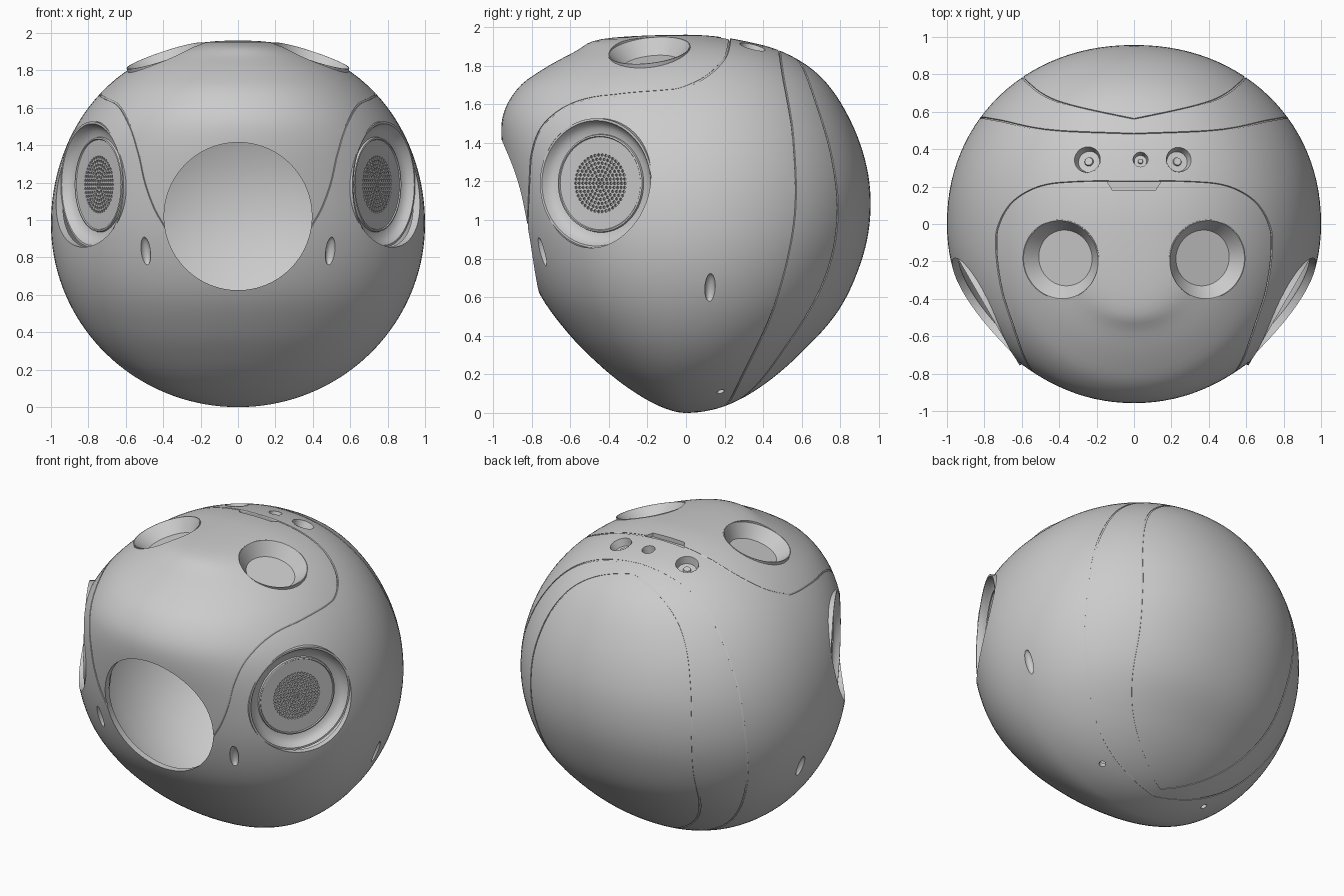
import bpy, bmesh, math
from mathutils import Vector, Matrix
from mathutils.bvhtree import BVHTree

if "Cube" in bpy.data.objects:
    bpy.data.objects.remove(bpy.data.objects["Cube"])

grey = bpy.data.materials.new("light_grey")
grey.use_nodes = True
grey.diffuse_color = (0.6, 0.6, 0.6, 1)
grey.node_tree.nodes["Principled BSDF"].inputs["Base Color"].default_value = (0.6, 0.6, 0.6, 1)


def make_object(name, bm, matrix=Matrix()):
    bmesh.ops.recalc_face_normals(bm, faces=bm.faces)
    mesh = bpy.data.meshes.new(name)
    bm.to_mesh(mesh)
    bm.free()
    mesh.materials.append(grey)
    ob = bpy.data.objects.new(name, mesh)
    ob.matrix_world = matrix
    bpy.context.collection.objects.link(ob)
    return ob


def activate(ob):
    bpy.ops.object.select_all(action='DESELECT')
    ob.select_set(True)
    bpy.context.view_layer.objects.active = ob


def finish(ob, angle=30):
    activate(ob)
    bpy.ops.object.shade_smooth_by_angle(angle=math.radians(angle))


def cut(ob, cutter):
    cutter.hide_render = True
    activate(ob)
    mod = ob.modifiers.new("cut", 'BOOLEAN')
    mod.operation, mod.solver, mod.object = 'DIFFERENCE', 'EXACT', cutter
    bpy.context.view_layer.update()
    bpy.ops.object.modifier_apply(modifier=mod.name)
    bpy.data.objects.remove(cutter)


def frame(loc, normal):
    return Matrix.Translation(loc) @ Vector(normal).to_track_quat('Z', 'Y').to_matrix().to_4x4()


def cylinder(radius, low, high, matrix, segments=64):
    bm = bmesh.new()
    bmesh.ops.create_cone(bm, cap_ends=True, segments=segments, radius1=radius, radius2=radius,
                          depth=high - low, matrix=Matrix.Translation((0, 0, (low + high) / 2)))
    return make_object("cutter", bm, matrix)


def lathe(name, profile, matrix, steps=64):
    bm = bmesh.new()
    verts = [bm.verts.new((r, 0, z)) for r, z in profile]
    edges = [bm.edges.new(pair) for pair in zip(verts, verts[1:])]
    bmesh.ops.spin(bm, geom=verts + edges, cent=(0, 0, 0), axis=(0, 0, 1),
                   angle=2 * math.pi, steps=steps)
    bmesh.ops.remove_doubles(bm, verts=bm.verts, dist=1e-5)
    return make_object(name, bm, matrix)


def smooth_lookup(points, x):
    """Cubic interpolation through a sorted list of (x, value)."""
    slope = lambda a, b: (points[b][1] - points[a][1]) / (points[b][0] - points[a][0])
    last = len(points) - 1
    i = max(k for k in range(last) if points[k][0] <= x + 1e-9)
    (x0, v0), (x1, v1) = points[i], points[i + 1]
    h = x1 - x0
    u = (x - x0) / h
    m0, m1 = slope(max(i - 1, 0), i + 1) * h, slope(i, min(i + 2, last)) * h
    return ((2*u**3 - 3*u**2 + 1) * v0 + (u**3 - 2*u**2 + u) * m0
            + (3*u**2 - 2*u**3) * v1 + (u**3 - u**2) * m1)


# Head surface: stacked horizontal sections between a front and a back profile
HALF = 0.98
front = [(0, 0), (.02, -.1), (.09, -.24), (.25, -.45), (.4, -.6), (.62, -.76), (.9, -.865), (1.2, -.925),
         (1.44, -.957), (1.57, -.94), (1.7, -.855), (1.785, -.735), (1.87, -.58), (1.94, -.42), (1.96, 0)]
back = [(0, 0), (.025, .17), (.13, .38), (.3, .585), (.53, .79), (.79, .91), (1.02, .955),
        (1.26, .94), (1.52, .85), (1.75, .69), (1.88, .48), (1.93, .29), (1.96, 0)]
by_angle = lambda table: [(math.acos(max(-1, min(1, 1 - z / HALF))), y) for z, y in table]
front, back = by_angle(front), by_angle(back)

RINGS, SEGS = 72, 112
bm = bmesh.new()
rows = []
for i in range(1, RINGS):
    t = math.pi * i / RINGS
    width = math.sin(t) ** (0.87 if t > math.pi / 2 else 1)
    row = []
    for j in range(SEGS):
        a = 2 * math.pi * j / SEGS
        c, s = math.cos(a), math.sin(a)
        depth = smooth_lookup(back if s > 0 else front, t)
        power = 2 / 2.1
        x = math.copysign(abs(c) ** power, c) * width
        row.append(bm.verts.new((x, abs(s) ** power * depth, HALF * (1 - math.cos(t)))))
    rows.append(row)
for low, high in zip(rows, rows[1:]):
    for j in range(SEGS):
        k = (j + 1) % SEGS
        bm.faces.new((low[j], low[k], high[k], high[j]))
for row, z in ((rows[0], 0), (rows[-1], 2 * HALF)):
    pole = bm.verts.new((0, 0, z))
    for j in range(SEGS):
        bm.faces.new((row[j], row[(j + 1) % SEGS], pole))
bmesh.ops.recalc_face_normals(bm, faces=bm.faces)
surface = BVHTree.FromBMesh(bm)
shell = make_object("head_shell", bm)
solid = shell.modifiers.new("thickness", 'SOLIDIFY')
solid.thickness, solid.offset = 0.04, -1
activate(shell)
bpy.ops.object.modifier_apply(modifier=solid.name)


# Panel seams: thin tubes lying on the surface, cut out as grooves
def groove(points, closed):
    curve = bpy.data.curves.new("seam", 'CURVE')
    curve.dimensions = '3D'
    curve.bevel_depth, curve.bevel_resolution = 0.007, 0
    curve.use_fill_caps = True
    spline = curve.splines.new('POLY')
    spline.points.add(len(points) - 1)
    for p, co in zip(spline.points, points):
        p.co = (*co, 1)
    spline.use_cyclic_u = closed
    ob = bpy.data.objects.new("seam", curve)
    bpy.context.collection.objects.link(ob)
    activate(ob)
    bpy.ops.object.convert(target='MESH')
    cut(shell, bpy.context.view_layer.objects.active)


ring_seams = [[.48, .5, .555, .56, .46, .29, .19], [.56, .65, .755, .785, .71, .48, .25]]
for ys in ring_seams:
    table = [(30 * i, y) for i, y in enumerate(ys)]
    loop = []
    for deg in range(0, 360, 3):
        y = smooth_lookup(table, min(deg, 360 - deg))
        a = math.radians(deg)
        loop.append(surface.ray_cast(Vector((0, y, 1)), Vector((math.sin(a), 0, math.cos(a))))[0])
    groove(loop, True)

face_seam = [(0, .225, 1.95), (.3, .225, 1.92), (.5, .2, 1.84), (.65, .12, 1.76), (.74, 0, 1.71),
             (.76, -.12, 1.69), (.73, -.35, 1.67), (.66, -.58, 1.63), (.58, -.74, 1.5),
             (.53, -.8, 1.35), (.5, -.82, 1.2), (.45, -.84, 1.05), (.36, -.85, .9)]
axes = [[(i, p[k]) for i, p in enumerate(face_seam)] for k in range(3)]
half = [Vector([smooth_lookup(ax, i / 5) for ax in axes]) for i in range(5 * len(face_seam) - 4)]
path = [Vector((-p.x, p.y, p.z)) for p in half[:0:-1]] + half
groove([surface.find_nearest(p)[0] for p in path], False)

# Round face opening
cut(shell, cylinder(0.395, 0.3, 1.3, frame((0, 0, 1.02), (0, -1, 0)), 96))

for side, label in ((1, "left"), (-1, "right")):
    # Ear speakers: bowl, flat disc and perforations
    ear = frame((side * .78, -.465, 1.19), (side * .866, -.5, 0))
    cut(shell, cylinder(0.335, -0.2, 0.3, ear))
    cup = lathe(label + "_ear_speaker", [(0, -.13), (.337, -.13), (.337, 0), (.325, 0), (.31, -.025),
                (.285, -.045), (.255, -.05), (.252, -.038), (.244, -.036), (.24, -.042), (0, -.042)], ear)
    bm = bmesh.new()
    for ring in range(8):
        count = max(1, 6 * ring)
        for k in range(count):
            a = 2 * math.pi * k / count
            spot = Vector((math.cos(a), math.sin(a), 0)) * ring * 0.021
            bmesh.ops.create_cone(bm, cap_ends=True, segments=8, radius1=.0075, radius2=.0075,
                                  depth=.03, matrix=Matrix.Translation(spot + Vector((0, 0, -.042))))
    cut(cup, make_object("perforations", bm, ear))
    finish(cup)

    # Eye sockets
    eye = frame((side * .39, -.19, 1.875), (side * .33, -.12, 1))
    cut(shell, cylinder(0.212, -0.2, 0.2, eye))
    finish(lathe(label + "_eye_socket", [(0, -.12), (.215, -.12), (.215, .004), (.21, .004),
                                         (.15, -.075), (0, -.075)], eye))

    # Vent slots and bottom pin holes
    for spot in ((.5, -.76, .83), (.9, .12, .66)):
        loc, normal = surface.find_nearest(Vector((side * spot[0], *spot[1:])))[:2]
        bm = bmesh.new()
        bmesh.ops.create_uvsphere(bm, u_segments=24, v_segments=12, radius=1)
        cut(shell, make_object("slot", bm, frame(loc, normal) @ Matrix.Diagonal((.027, .078, .03, 1))))
    loc, normal = surface.find_nearest(Vector((side * .4, .18, .11)))[:2]
    cut(shell, cylinder(0.02, -0.1, 0.1, frame(loc, normal), 20))

# Sensor wells on the crown
for name, x, r in (("right_sensor", -.25, .07), ("middle_sensor", .035, .04), ("left_sensor", .24, .067)):
    loc, normal = surface.ray_cast(Vector((x, .345, 3)), Vector((0, 0, -1)))[:2]
    well = frame(loc, normal)
    cut(shell, cylinder(r, -0.1, 0.1, well, 40))
    finish(lathe(name, [(0, -.08), (r + .003, -.08), (r + .003, -.002), (r, -.002),
                        (r * .82, -.05), (r * .35, -.05), (r * .3, -.04), (0, -.04)], well, 40))

# Tapered latch notch behind the eyes
loc = surface.ray_cast(Vector((0, .205, 3)), Vector((0, 0, -1)))[0]
bm = bmesh.new()
bmesh.ops.create_cube(bm, size=1, matrix=Matrix.Diagonal((.29, .045, .05, 1)))
for v in bm.verts:
    if v.co.y < 0:
        v.co.x *= 0.8
cut(shell, make_object("notch", bm, Matrix.Translation(loc)))
finish(shell)
